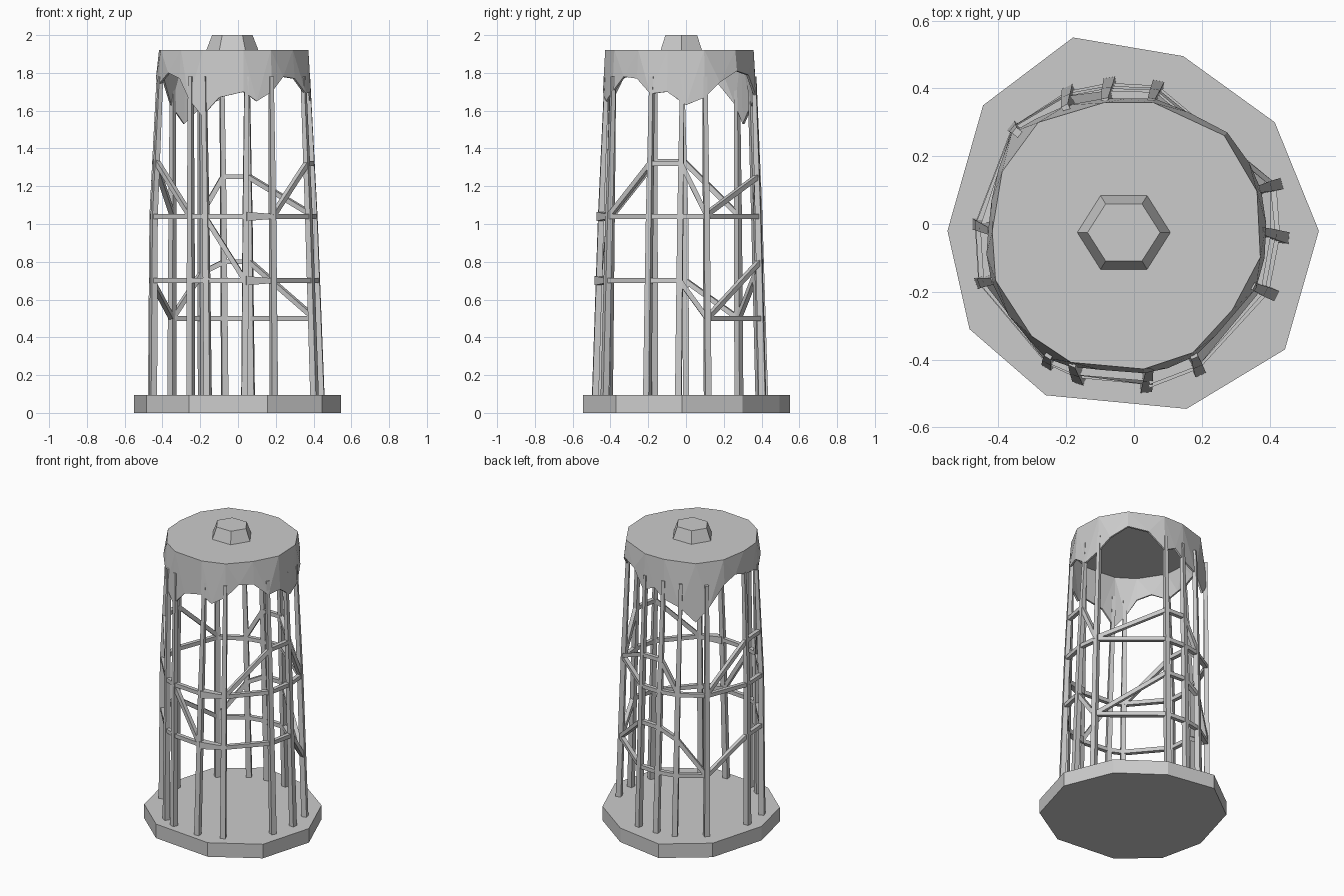
import bpy, bmesh, math
from mathutils import Vector

if "Cube" in bpy.data.objects:
    bpy.data.objects.remove(bpy.data.objects["Cube"])


def finish(bm, name):
    bmesh.ops.recalc_face_normals(bm, faces=bm.faces)
    me = bpy.data.meshes.new(name)
    bm.to_mesh(me)
    bm.free()
    ob = bpy.data.objects.new(name, me)
    bpy.context.collection.objects.link(ob)
    return ob


def loft(bm, lower, upper):
    a = [bm.verts.new(p) for p in lower]
    b = [bm.verts.new(p) for p in upper]
    n = len(a)
    for i in range(n):
        j = (i + 1) % n
        bm.faces.new((a[i], a[j], b[j], b[i]))
    bm.faces.new(a[::-1])
    bm.faces.new(b)


def beam(bm, p, q, r0=0.014, r1=0.014):
    """Square bar from p to q."""
    p, q = Vector(p), Vector(q)
    d = (q - p).normalized()
    ref = Vector((0, 0, 1)) if abs(d.z) < 0.9 else Vector((p.x, p.y, 0)).normalized()
    u = d.cross(ref).normalized()
    v = d.cross(u)
    corners = [u + v, v - u, -u - v, u - v]
    loft(bm, [p + c * r0 for c in corners], [q + c * r1 for c in corners])


# Base slab: irregular ten-sided plate
plan = [(-.18, .55), (-.445, .35), (-.55, -.02), (-.485, -.31), (-.26, -.505),
        (.155, -.545), (.445, -.37), (.545, -.02), (.415, .30), (.145, .495)]
bm = bmesh.new()
loft(bm, [(x, y, 0) for x, y in plan], [(x, y, .095) for x, y in plan])
finish(bm, "base_slab")

# Posts: foot x, y and top x, y, anticlockwise from the right
posts = [(.42, .115, .36, .10), (.07, .405, .05, .36), (-.07, .415, -.085, .36),
         (-.19, .39, -.20, .34), (-.35, .28, -.345, .27), (-.46, 0, -.42, -.02),
         (-.45, -.17, -.41, -.165), (-.25, -.41, -.25, -.385), (-.16, -.455, -.18, -.41),
         (.035, -.48, .045, -.42), (.19, -.43, .175, -.385), (.405, -.205, .345, -.18),
         (.44, -.04, .37, -.02)]
FOOT, KNEE, TOP = .085, 1.04, 1.78


def node(i, z):
    """Point on post i at height z; each post bends slightly at the middle ring."""
    x, y, tx, ty = posts[i % len(posts)]
    foot, top = Vector((x, y, FOOT)), Vector((tx, ty, TOP))
    knee = foot.lerp(top, .15 if x < -.4 else .5)
    knee.z = KNEE
    if z <= KNEE:
        return foot.lerp(knee, (z - FOOT) / (KNEE - FOOT))
    return knee.lerp(top, (z - KNEE) / (TOP - KNEE))


bm = bmesh.new()
for i in range(len(posts)):
    beam(bm, node(i, FOOT), node(i, KNEE), .017, .015)
    beam(bm, node(i, KNEE), node(i, TOP), .015, .011)
finish(bm, "posts")

# Rails and diagonal braces, as chains of (post, height)
chains = {
    "middle_ring": [(i, KNEE) for i in range(14)],
    "right_upper_brace": [(10, 1.04), (11, 1.32), (12, 1.32), (13, 1.05),
                          (14, 1.25), (15, 1.25), (16, 1.05)],
    "left_upper_brace": [(4, 1.05), (5, 1.33), (6, 1.33), (7, 1.04)],
    "lower_ring": [(i, .70) for i in range(5, 13)] + [(i, .50) for i in range(13, 18)] + [(18, .70)],
    "back_lower_brace": [(0, .50), (1, .80), (2, .80), (3, .74), (4, .50)],
    "front_brace": [(8, 1.03), (9, .70)],
}
for name, chain in chains.items():
    bm = bmesh.new()
    for (i, zi), (j, zj) in zip(chain, chain[1:]):
        r = .024 if (i, j) == (9, 10) else .013
        beam(bm, node(i, zi), node(j, zj), r, .013)
    finish(bm, name)

# Draped cap: ragged hem below a coarser flat rim
hem = [(.375, .10, 1.67), (.34, .18, 1.75), (.275, .27, 1.81), (.16, .33, 1.79),
       (.06, .37, 1.68), (-.02, .37, 1.72), (-.09, .37, 1.66), (-.20, .35, 1.62),
       (-.29, .31, 1.53), (-.36, .27, 1.63), (-.40, .16, 1.76), (-.42, .07, 1.80),
       (-.43, -.02, 1.77), (-.435, -.09, 1.77), (-.42, -.17, 1.74), (-.37, -.27, 1.80),
       (-.31, -.34, 1.77), (-.26, -.395, 1.66), (-.19, -.42, 1.57), (-.10, -.43, 1.67),
       (.03, -.44, 1.70), (.10, -.425, 1.65), (.18, -.39, 1.70), (.24, -.33, 1.78),
       (.30, -.26, 1.77), (.36, -.19, 1.69), (.385, -.10, 1.70), (.39, .0, 1.63)]
cx, cy = -.03, -.03
bm = bmesh.new()
low = [bm.verts.new(p) for p in hem]
rim = [bm.verts.new((cx + (x - cx) * .97, cy + (y - cy) * .97, 1.922)) for x, y, z in hem[::2]]
n = len(rim)
for i in range(n):
    k = (i + 1) % n
    a, b, c = low[2 * i], low[2 * i + 1], low[(2 * i + 2) % len(low)]
    bm.faces.new((a, b, rim[i]))
    bm.faces.new((b, rim[k], rim[i]))
    bm.faces.new((b, c, rim[k]))
bm.faces.new(rim)
cap = finish(bm, "draped_cap")
mod = cap.modifiers.new("thickness", 'SOLIDIFY')
mod.thickness = .012
mod.offset = -1

# Hexagonal knob on top
bm = bmesh.new()
ring = [(math.cos(k * math.pi / 3), math.sin(k * math.pi / 3)) for k in range(6)]
loft(bm, [(cx + .14 * c, -.025 + .128 * s, 1.915) for c, s in ring],
     [(cx + .107 * c, -.025 + .097 * s, 2.0) for c, s in ring])
finish(bm, "top_knob")
